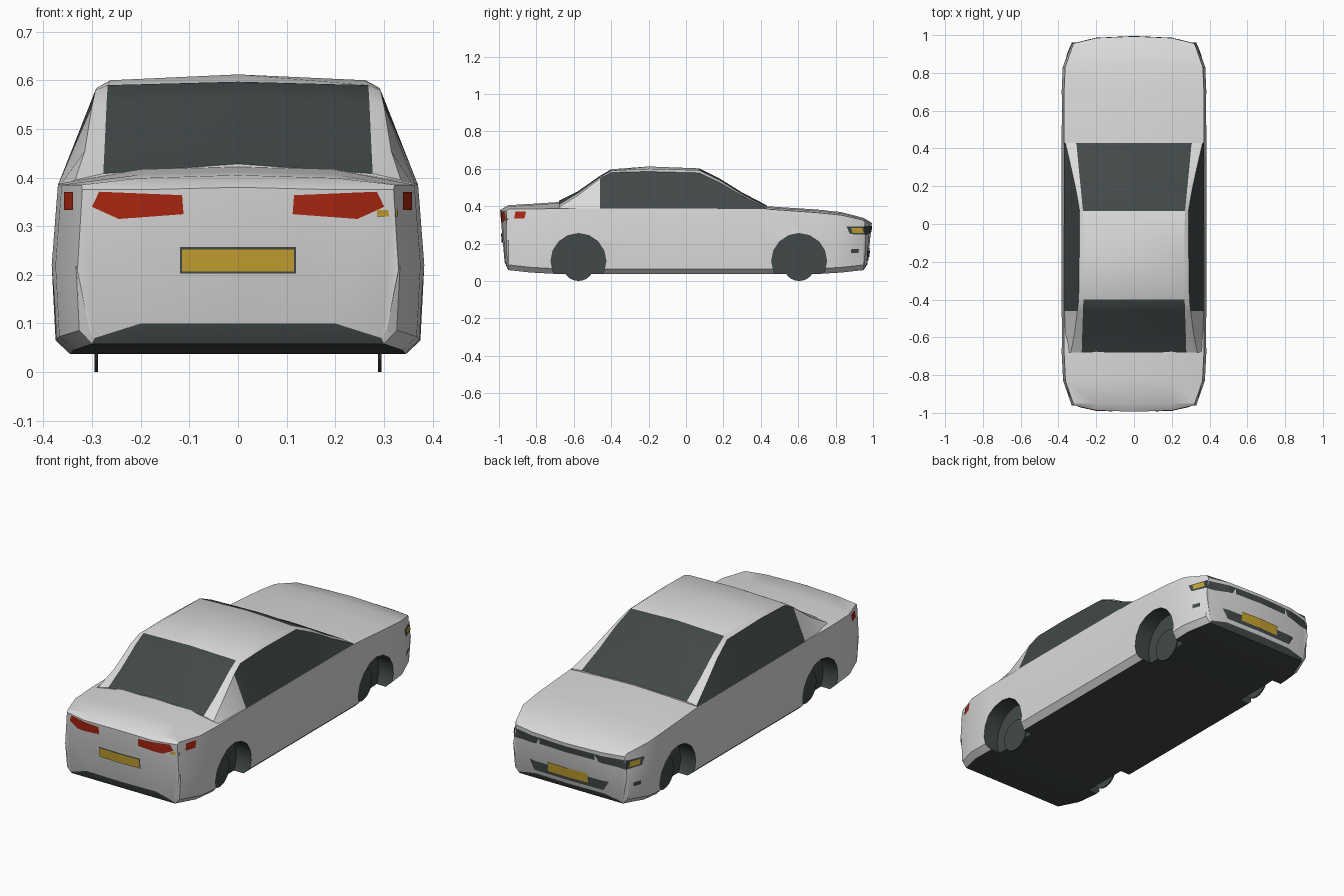
import bpy, bmesh, math
from mathutils import Matrix, Vector
from mathutils.bvhtree import BVHTree

cube = bpy.data.objects.get("Cube")
if cube:
    bpy.data.objects.remove(cube)


def material(name, rgb):
    m = bpy.data.materials.new(name)
    m.use_nodes = True
    m.diffuse_color = (*rgb, 1)
    m.node_tree.nodes["Principled BSDF"].inputs["Base Color"].default_value = (*rgb, 1)
    return m


PAINT = material("silver white paint", (0.7, 0.7, 0.7))
DARK = material("dark glass and trim", (0.055, 0.066, 0.066))
RED = material("red lamp", (0.42, 0.02, 0.006))
YELLOW = material("yellow plate", (0.56, 0.36, 0.03))


def add_object(name, bm, mats, smooth=None):
    mesh = bpy.data.meshes.new(name)
    bm.to_mesh(mesh)
    bm.free()
    for m in mats:
        mesh.materials.append(m)
    obj = bpy.data.objects.new(name, mesh)
    bpy.context.collection.objects.link(obj)
    bpy.ops.object.select_all(action='DESELECT')
    obj.select_set(True)
    bpy.context.view_layer.objects.active = obj
    if smooth:
        bpy.ops.object.shade_smooth_by_angle(angle=math.radians(smooth))
    return obj


def loft(halves, is_dark):
    """Skin mirrored half sections; is_dark(column, y) picks the trim faces."""
    bm = bmesh.new()
    n = len(halves[0])
    rings = []
    for h in halves:
        full = h + [(-x, y, z) for x, y, z in h[-2:0 if h[0][0] == 0 else None:-1]]
        rings.append([bm.verts.new(p) for p in full])
    size = len(rings[0])
    for a, b in zip(rings, rings[1:]):
        for j in range(size):
            k = (j + 1) % size
            f = bm.faces.new((a[j], a[k], b[k], b[j]))
            column = j if j < n - 1 else 2 * n - 3 - j
            f.material_index = int(is_dark(column, f.calc_center_median().y))
    return bm, rings


# Lower body: section points run from the floor centre to the top centre
def body_section(y, w, zb, zs, zc):
    return [(0, y, zb), (0.2, y, zb), (0.345 * w, y, zb), (0.375 * w, y, zb + 0.028),
            (0.383 * w, y, 0.22), (0.37 * w, y, zs), (0.2, y, zc - 0.006), (0, y, zc)]


rear_end = [(0, -0.97, 0.10), (0.2, -0.965, 0.10), (0.295, -0.957, 0.07), (0.305, -0.957, 0.085),
            (0.33, -0.96, 0.21), (0.32, -0.96, 0.375), (0.2, -0.987, 0.375), (0, -0.994, 0.38)]
front_end = [(0, 0.97, 0.09), (0.2, 0.965, 0.09), (0.295, 0.957, 0.07), (0.305, 0.957, 0.085),
             (0.33, 0.96, 0.21), (0.315, 0.957, 0.31), (0.2, 0.985, 0.312), (0, 0.994, 0.31)]
stations = [(-0.95, 0.87, 0.058, 0.385, 0.405), (-0.83, 0.98, 0.045, 0.385, 0.412),
            (-0.68, 1, 0.037, 0.387, 0.422), (-0.3, 1, 0.037, 0.388, 0.41),
            (0.42, 1, 0.037, 0.385, 0.40), (0.7, 1, 0.037, 0.365, 0.382),
            (0.83, 0.985, 0.045, 0.352, 0.368), (0.95, 0.87, 0.058, 0.325, 0.337)]
sections = [rear_end] + [body_section(*s) for s in stations] + [front_end]
bm, rings = loft(sections, lambda column, y: column < 2)
for ring in (rings[0], rings[-1]):
    for quad in ((0, 1, 6, 7), (1, 2, 5, 6), (2, 3, 4, 5)):
        bm.faces.new([ring[i] for i in quad])
        bm.faces.new([ring[-i] for i in quad])
bmesh.ops.recalc_face_normals(bm, faces=bm.faces)
surface = BVHTree.FromBMesh(bm)
body = add_object("body", bm, [PAINT, DARK])

# Wheel wells cut from the body
AXLES = (-0.575, 0.605)


def side_discs(radius, z, inner, outer, segments):
    bm = bmesh.new()
    for y in AXLES:
        for side in (-1, 1):
            place = (Matrix.Translation((side * (inner + outer) / 2, y, z))
                     @ Matrix.Rotation(math.pi / 2, 4, 'Y'))
            bmesh.ops.create_cone(bm, cap_ends=True, segments=segments, radius1=radius,
                                  radius2=radius, depth=outer - inner, matrix=place)
    return bm


wells = side_discs(0.147, 0.107, 0.29, 0.5, 16)
for f in wells.faces:
    f.material_index = 1
cutter = add_object("wheel_well_cutter", wells, [PAINT, DARK])
cutter.hide_render = True
cut = body.modifiers.new("wheel wells", 'BOOLEAN')
cut.operation = 'DIFFERENCE'
cut.object = cutter
bpy.ops.object.select_all(action='DESELECT')
body.select_set(True)
bpy.context.view_layer.objects.active = body
bpy.ops.object.modifier_apply(modifier=cut.name)
bpy.data.objects.remove(cutter)
bpy.ops.object.shade_smooth_by_angle(angle=math.radians(28))

# Thin wheel discs
add_object("wheels", side_discs(0.084, 0.084, 0.288, 0.295, 24), [DARK])


# Cabin: belt, side glass top, window edge and roof centre at each station
def cabin_section(y, x0, x1, z1, x2, z2, z3):
    return [(x0, y, 0.385), (x1, y, z1), (x2, y, z2), (0, y, z3)]


cabin = [(-0.68, 0.36, 0.335, 0.395, 0.277, 0.408, 0.428),
         (-0.58, 0.365, 0.315, 0.455, 0.274, 0.468, 0.478),
         (-0.46, 0.37, 0.30, 0.548, 0.27, 0.555, 0.562),
         (-0.40, 0.37, 0.293, 0.58, 0.268, 0.59, 0.597),
         (-0.2, 0.37, 0.29, 0.585, 0.262, 0.6, 0.612),
         (0.07, 0.37, 0.288, 0.578, 0.27, 0.592, 0.602),
         (0.18, 0.37, 0.307, 0.525, 0.281, 0.54, 0.548),
         (0.30, 0.37, 0.333, 0.455, 0.293, 0.465, 0.473),
         (0.43, 0.37, 0.363, 0.388, 0.305, 0.396, 0.405)]


def is_glass(column, y):
    if column == 0:
        return y > -0.46
    return column == 2 and not -0.40 < y < 0.07


bm, rings = loft([cabin_section(*s) for s in cabin], is_glass)
for ring in (rings[0], rings[-1]):
    bm.faces.new(ring)
bmesh.ops.recalc_face_normals(bm, faces=bm.faces)
add_object("cabin", bm, [PAINT, DARK], 28)


# Thin plates laid on the body ends, outlined in x and z
def plate(name, outline, end, mat, lift=0.003, mirror=False):
    bm = bmesh.new()
    for side in ((1, -1) if mirror else (1,)):
        bm.faces.new([bm.verts.new((side * x, 0, z)) for x, z in outline])
    for axis in (Vector((1, 0, 0)), Vector((0, 0, 1))):
        for i in range(-16, 17):
            bmesh.ops.bisect_plane(bm, geom=bm.verts[:] + bm.edges[:] + bm.faces[:],
                                   plane_co=axis * i * 0.025, plane_no=axis)
    for v in bm.verts:
        start = Vector((v.co.x + 1e-4, 2 * end, v.co.z))
        hit, normal, _, _ = surface.ray_cast(start, Vector((0, -end, 0)))
        if hit:
            v.co = hit + normal * lift
    bm.normal_update()
    bmesh.ops.reverse_faces(bm, faces=[f for f in bm.faces if f.normal.y * end < 0])
    add_object(name, bm, [mat])


def box(x0, x1, z0, z1):
    return [(x0, z0), (x1, z0), (x1, z1), (x0, z1)]


REAR, FRONT = -1, 1
plate("tail_lamps", [(0.112, 0.325), (0.245, 0.315), (0.3, 0.34), (0.285, 0.371), (0.115, 0.364)],
      REAR, RED, mirror=True)
plate("tail_corner_lamps", box(0.336, 0.355, 0.333, 0.37), REAR, RED, mirror=True)
plate("rear_side_marker", box(0.285, 0.325, 0.32, 0.333), REAR, YELLOW)
plate("rear_plate_frame", box(-0.119, 0.119, 0.203, 0.257), REAR, DARK)
plate("rear_plate", box(-0.115, 0.115, 0.207, 0.253), REAR, YELLOW, 0.006)
plate("grille", box(-0.16, 0.16, 0.262, 0.295), FRONT, DARK)
plate("head_lamps", [(0.16, 0.295), (0.31, 0.292), (0.36, 0.29), (0.357, 0.25), (0.31, 0.245), (0.18, 0.258)],
      FRONT, DARK, mirror=True)
plate("indicators", box(0.33, 0.352, 0.257, 0.283), FRONT, YELLOW, 0.006, True)
plate("bumper_intake", [(-0.2, 0.11), (0.2, 0.11), (0.23, 0.16), (-0.23, 0.16)], FRONT, DARK)
plate("fog_lamps", box(0.34, 0.355, 0.15, 0.17), FRONT, DARK, mirror=True)
plate("front_plate", box(-0.115, 0.115, 0.128, 0.178), FRONT, YELLOW, 0.006)
